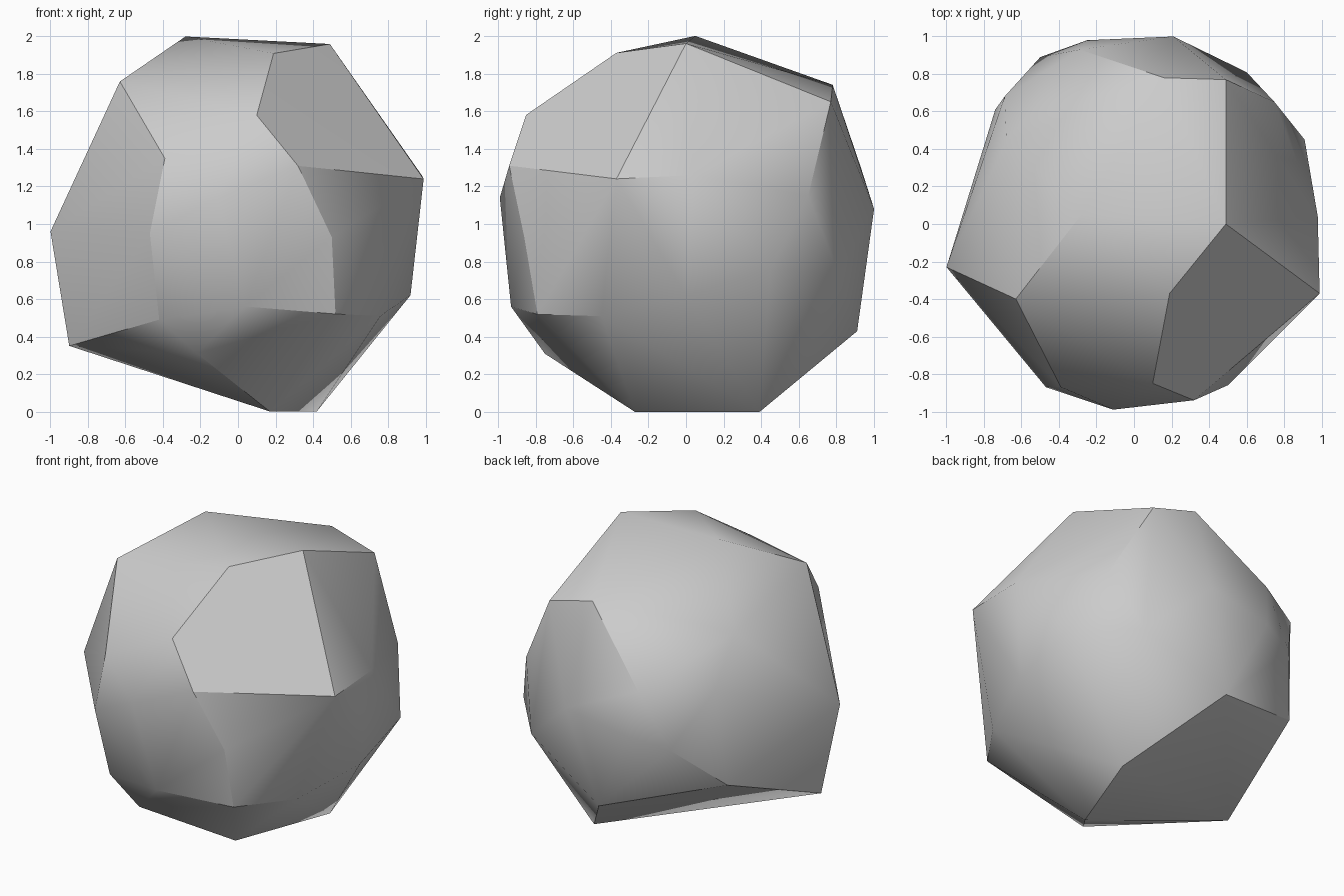
import bpy
import bmesh
import math
from mathutils import Vector

# Remove the default cube only
default_cube = bpy.data.objects.get("Cube")
if default_cube:
    bpy.data.objects.remove(default_cube, do_unlink=True)


def flat_material(name, colour):
    material = bpy.data.materials.new(name)
    material.use_nodes = True
    material.diffuse_color = colour
    shader = material.node_tree.nodes["Principled BSDF"]
    shader.inputs["Base Color"].default_value = colour
    shader.inputs["Roughness"].default_value = 0.9
    return material


def convex_stone(name, corner_groups, material, crease_angle):
    """Wrap a convex skin round the corner points, given in hundredths."""
    bm = bmesh.new()
    for corners in corner_groups:
        for corner in corners:
            bm.verts.new(Vector(corner) / 100)
    hull = bmesh.ops.convex_hull(bm, input=bm.verts[:], use_existing_faces=False)
    loose = {item for key in ("geom_interior", "geom_unused") for item in hull[key]
             if isinstance(item, bmesh.types.BMVert)}
    bmesh.ops.delete(bm, geom=list(loose), context="VERTS")
    bmesh.ops.recalc_face_normals(bm, faces=bm.faces[:])

    mesh = bpy.data.meshes.new(name)
    bm.to_mesh(mesh)
    bm.free()
    mesh.materials.append(material)

    stone = bpy.data.objects.new(name, mesh)
    bpy.context.collection.objects.link(stone)
    bpy.ops.object.select_all(action="DESELECT")
    stone.select_set(True)
    bpy.context.view_layer.objects.active = stone
    bpy.ops.object.shade_smooth_by_angle(angle=crease_angle)
    return stone


# Corners of the rock, from the top down
crown = [(-28, 5, 200), (49, 0, 196), (19, -37, 191), (-63, -40, 176),
         (16, 78, 174), (49, 77, 165), (-68, 44, 162), (10, -85, 158)]
shoulder = [(-39, -87, 135), (32, -94, 131), (-69, 68, 131), (-29, 93, 130),
            (98, 4, 126), (99, -37, 124), (75, 65, 115), (-11, -99, 114)]
waist = [(21, 100, 108), (-25, 98, 100), (-100, -23, 96), (-47, -87, 95),
         (-50, 89, 94), (50, -86, 93), (91, 45, 76), (60, 81, 73)]
skirt = [(-74, 61, 66), (92, 0, 62), (4, -93, 56), (52, -79, 52),
         (76, -45, 51), (-42, -78, 49), (2, 91, 43)]
foot = [(-90, -17, 35), (-22, -75, 31), (42, 39, 0), (17, -27, 0)]

stone_grey = flat_material("stone_grey", (0.6, 0.6, 0.6, 1))
convex_stone("rock", [crown, shoulder, waist, skirt, foot], stone_grey, math.radians(30))
